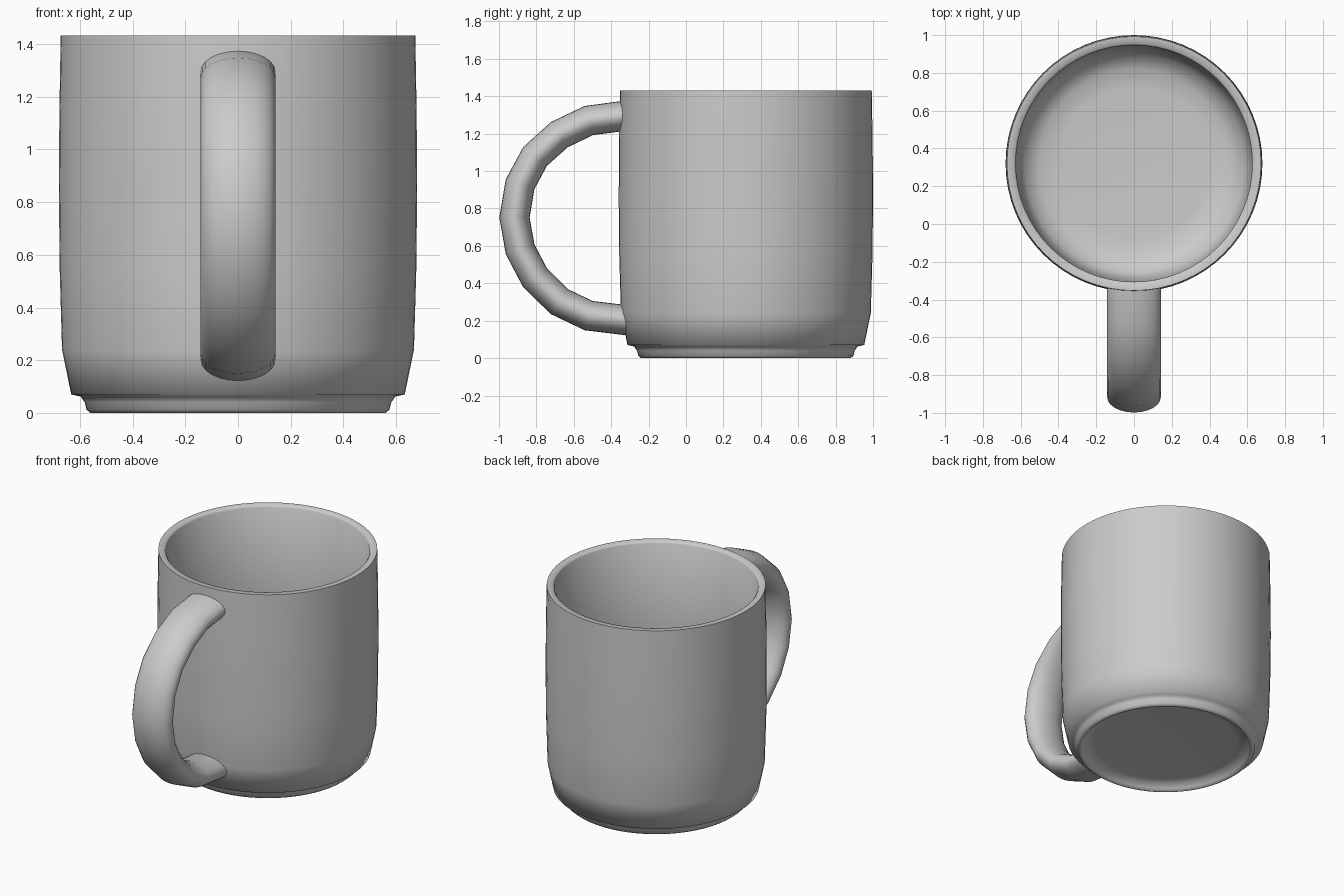
import bpy, bmesh, math
from mathutils import Vector

if "Cube" in bpy.data.objects:
    bpy.data.objects.remove(bpy.data.objects["Cube"])


def finish(name, bm, angle):
    bmesh.ops.recalc_face_normals(bm, faces=bm.faces)
    mesh = bpy.data.meshes.new(name)
    bm.to_mesh(mesh)
    bm.free()
    obj = bpy.data.objects.new(name, mesh)
    bpy.context.collection.objects.link(obj)
    bpy.ops.object.select_all(action='DESELECT')
    bpy.context.view_layer.objects.active = obj
    obj.select_set(True)
    bpy.ops.object.shade_smooth_by_angle(angle=math.radians(angle))
    return obj


def skin(bm, rings):
    """Join consecutive closed rings of vertices with quads and cap both ends."""
    for a, b in zip(rings, rings[1:]):
        n = len(a)
        for i in range(n):
            j = (i + 1) % n
            bm.faces.new((a[i], a[j], b[j], b[i]))
    bm.faces.new(rings[0])
    bm.faces.new(rings[-1])


# Cup: one (radius, height) profile from the underside, up the wall, into the bowl
SIDES, CENTRE_Y = 64, 0.32
profile = [
    (0.46, 0.046), (0.51, 0.04), (0.537, 0.014), (0.55, 0.0),    # recessed base
    (0.56, 0.0), (0.575, 0.012), (0.582, 0.04), (0.597, 0.062),  # foot ring
    (0.633, 0.07), (0.668, 0.24), (0.677, 0.55),                 # outer wall
    (0.68, 0.85), (0.678, 1.15), (0.673, 1.432),
    (0.635, 1.432), (0.626, 1.42),                               # rim
    (0.63, 0.85), (0.625, 0.5), (0.613, 0.25),                   # inner wall
    (0.58, 0.15), (0.50, 0.105), (0.40, 0.095),
]
bm = bmesh.new()
rings = []
for r, z in profile:
    rings.append([bm.verts.new((r * math.cos(2 * math.pi * i / SIDES),
                                CENTRE_Y + r * math.sin(2 * math.pi * i / SIDES), z))
                  for i in range(SIDES)])
skin(bm, rings)
finish("cup_body", bm, 75)

# Handle: flattened oval section swept along a C-shaped path of (y, z)
path = [Vector(p) for p in (
    (-0.325, 1.296), (-0.52, 1.27), (-0.677, 1.195), (-0.807, 1.078),
    (-0.887, 0.93), (-0.917, 0.752), (-0.887, 0.582), (-0.807, 0.43),
    (-0.677, 0.302), (-0.52, 0.227), (-0.32, 0.203))]
HALF_WIDTH, HALF_THICK, SECTION = 0.142, 0.081, 24
bm = bmesh.new()
rings = []
for k, p in enumerate(path):
    t = (path[min(k + 1, len(path) - 1)] - path[max(k - 1, 0)]).normalized()
    if k in (0, len(path) - 1):
        t = Vector((-1 if k == 0 else 1, 0))   # ends meet the wall squarely
    normal = Vector((-t.y, t.x))
    ring = []
    for i in range(SECTION):
        a = 2 * math.pi * i / SECTION
        q = p + normal * (HALF_THICK * math.sin(a))
        ring.append(bm.verts.new((HALF_WIDTH * math.cos(a), q.x, q.y)))
    rings.append(ring)
skin(bm, rings)
finish("handle", bm, 75)
